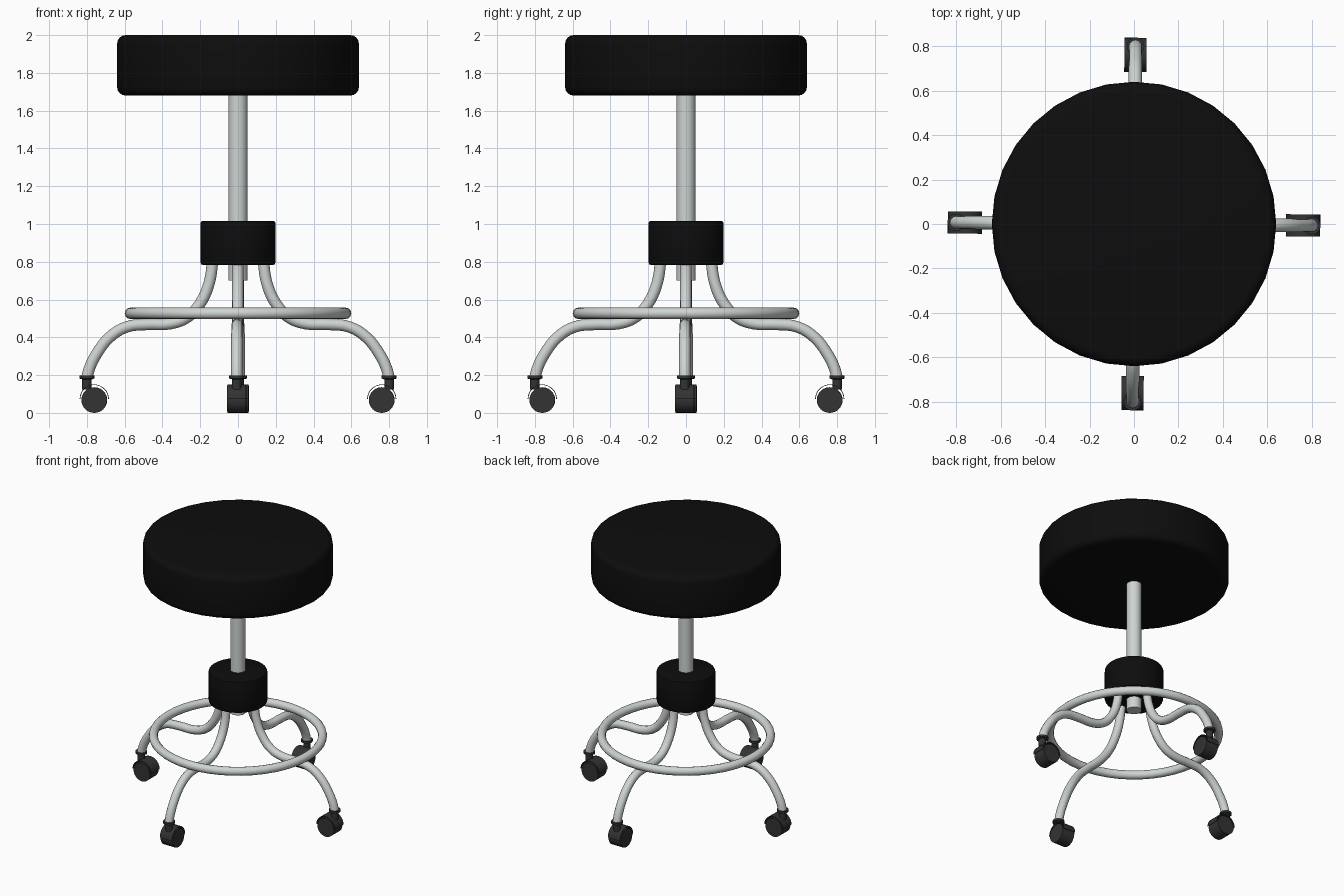
import bpy, bmesh, math
from mathutils import Matrix

if "Cube" in bpy.data.objects:
    bpy.data.objects.remove(bpy.data.objects["Cube"])

TURN = math.radians(-0.5)   # the base is turned very slightly


def material(name, rgb):
    m = bpy.data.materials.new(name)
    m.diffuse_color = (*rgb, 1)
    m.use_nodes = True
    m.node_tree.nodes["Principled BSDF"].inputs["Base Color"].default_value = m.diffuse_color
    return m


BLACK = material("black vinyl", (0.004, 0.004, 0.004))
METAL = material("pale metal", (0.62, 0.66, 0.64))
RUBBER = material("dark grey plastic", (0.033, 0.033, 0.033))


def finish(ob, name, mat, angle=40):
    ob.name = name
    ob.data.materials.clear()
    ob.data.materials.append(mat)
    bpy.ops.object.select_all(action='DESELECT')
    ob.select_set(True)
    bpy.context.view_layer.objects.active = ob
    bpy.ops.object.shade_smooth_by_angle(angle=math.radians(angle))
    return ob


def from_bmesh(bm, name, mat, matrix=None, angle=40):
    bmesh.ops.recalc_face_normals(bm, faces=bm.faces)
    me = bpy.data.meshes.new(name)
    bm.to_mesh(me)
    bm.free()
    ob = bpy.data.objects.new(name, me)
    bpy.context.collection.objects.link(ob)
    if matrix:
        ob.matrix_world = matrix
    return finish(ob, name, mat, angle)


def lathe(name, profile, mat, sides=32, matrix=None, angle=40):
    """Revolve (radius, z) points, starting and ending on the axis."""
    bm = bmesh.new()
    vs = [bm.verts.new((r, 0, z)) for r, z in profile]
    es = [bm.edges.new(p) for p in zip(vs, vs[1:])]
    bmesh.ops.spin(bm, geom=vs + es, cent=(0, 0, 0), axis=(0, 0, 1),
                   angle=math.tau, steps=sides)
    bmesh.ops.remove_doubles(bm, verts=bm.verts, dist=1e-5)
    return from_bmesh(bm, name, mat, matrix, angle)


def rounded(r, z0, z1, b, n=4):
    """Profile of a cylinder with rounded rims."""
    pts = [(0, z0)]
    for cz, a0 in ((z0 + b, -90), (z1 - b, 0)):
        for i in range(n + 1):
            a = math.radians(a0 + 90 * i / n)
            pts.append((r - b + b * math.cos(a), cz + b * math.sin(a)))
    return pts + [(0, z1)]


# Seat, column and hub
lathe("seat", rounded(0.64, 1.68, 2.0, 0.045), BLACK)
lathe("column", [(0, 0.7), (0.05, 0.7), (0.05, 1.7), (0, 1.7)], METAL, 24)
lathe("hub", rounded(0.198, 0.783, 1.017, 0.012, 2), BLACK)

# Foot ring
bpy.ops.mesh.primitive_torus_add(major_radius=0.57, minor_radius=0.03,
                                 major_segments=48, minor_segments=12,
                                 location=(0, 0, 0.527))
finish(bpy.context.object, "foot_ring", METAL)

LEG = [(0.135, 0.85), (0.138, 0.77), (0.158, 0.67), (0.2, 0.58), (0.27, 0.505),
       (0.36, 0.472), (0.48, 0.468), (0.59, 0.455), (0.68, 0.4),
       (0.75, 0.31), (0.785, 0.24), (0.8, 0.185)]


def leg(name, matrix):
    cu = bpy.data.curves.new(name, 'CURVE')
    cu.dimensions = '3D'
    cu.bevel_depth = 0.03
    cu.bevel_resolution = 4
    cu.resolution_u = 4
    cu.use_fill_caps = True
    sp = cu.splines.new('BEZIER')
    sp.bezier_points.add(len(LEG) - 1)
    for p, (x, z) in zip(sp.bezier_points, LEG):
        p.co = (x, 0, z)
        p.handle_left_type = p.handle_right_type = 'AUTO'
    ob = bpy.data.objects.new(name, cu)
    bpy.context.collection.objects.link(ob)
    ob.matrix_world = matrix
    bpy.ops.object.select_all(action='DESELECT')
    ob.select_set(True)
    bpy.context.view_layer.objects.active = ob
    bpy.ops.object.convert(target='MESH')
    finish(bpy.context.object, name, METAL)


def hood(name, matrix):
    """Thin half-round cover over the wheel."""
    bm = bmesh.new()
    n, w = 16, 0.05
    rows = []
    for i in range(n + 1):
        a = math.pi * i / n
        c, s = math.cos(a), math.sin(a)
        rows.append([bm.verts.new((r * c, y, r * s))
                     for r, y in ((0.077, -w), (0.077, w), (0.074, w), (0.074, -w))])
    for a, b in zip(rows, rows[1:]):
        for k in range(4):
            j = (k + 1) % 4
            bm.faces.new((a[k], a[j], b[j], b[k]))
    bm.faces.new(rows[0])
    bm.faces.new(rows[-1])
    from_bmesh(bm, name, RUBBER, matrix)


# Four legs, each with a caster
for i, side in enumerate(("right", "back", "left", "front")):
    turn = Matrix.Rotation(TURN + i * math.pi / 2, 4, 'Z')
    leg(side + "_leg", turn)
    # Collar and stem
    lathe(side + "_caster_stem",
          [(0, 0.125), (0.025, 0.125), (0.025, 0.178), (0.04, 0.182),
           (0.04, 0.197), (0, 0.197)], RUBBER, 16,
          turn @ Matrix.Translation((0.8, 0, 0)), 30)
    # Wheel and hood
    at = turn @ Matrix.Translation((0.761, 0, 0.0735))
    hood(side + "_caster_hood", at)
    lathe(side + "_wheel",
          [(0, -0.05), (0.068, -0.05), (0.068, 0.05), (0, 0.05)], RUBBER, 24,
          at @ Matrix.Translation((0, 0, -0.0055))
          @ Matrix.Rotation(math.pi / 2, 4, 'X'))
